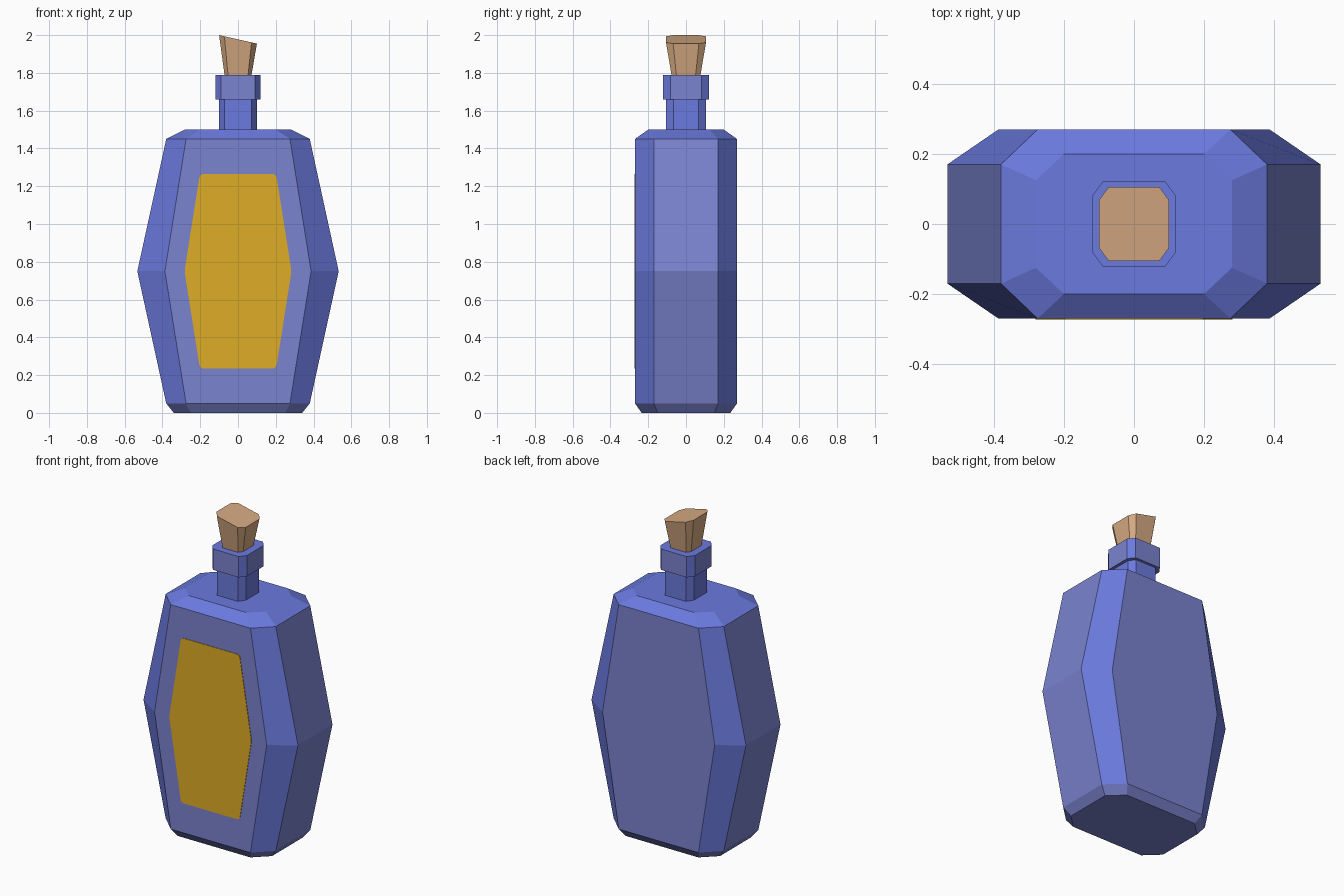
import bpy, bmesh

if "Cube" in bpy.data.objects:
    bpy.data.objects.remove(bpy.data.objects["Cube"])


def material(name, rgb):
    m = bpy.data.materials.new(name)
    lin = [((c / 255 + 0.055) / 1.055) ** 2.4 for c in rgb]
    m.diffuse_color = (*lin, 1)
    m.use_nodes = True
    m.node_tree.nodes["Principled BSDF"].inputs["Base Color"].default_value = m.diffuse_color
    return m


BLUE = material("blue glass", (107, 122, 222))
PALE = material("greyish blue glass", (122, 131, 207))
GOLD = material("gold label", (222, 172, 38))
CORK = material("cork tan", (214, 171, 131))


def finish(name, bm, mats, rule=None):
    bmesh.ops.recalc_face_normals(bm, faces=bm.faces)
    if rule:
        for f in bm.faces:
            f.material_index = 1 if rule(f) else 0
    me = bpy.data.meshes.new(name)
    bm.to_mesh(me)
    bm.free()
    for m in mats:
        me.materials.append(m)
    ob = bpy.data.objects.new(name, me)
    bpy.context.collection.objects.link(ob)
    return ob


def octagon_loft(name, rings, mats, rule=None, slope=0):
    """Rings are (z, half x, front edge x, half y, side edge y)."""
    bm = bmesh.new()
    loops = []
    for i, (z, x, xf, y, ys) in enumerate(rings):
        s = slope if i == len(rings) - 1 else 0
        pts = [(x, -ys), (x, ys), (xf, y), (-xf, y),
               (-x, ys), (-x, -ys), (-xf, -y), (xf, -y)]
        loops.append([bm.verts.new((px, py, z + s * px)) for px, py in pts])
    for a, b in zip(loops, loops[1:]):
        for i in range(8):
            j = (i + 1) % 8
            bm.faces.new((a[i], a[j], b[j], b[i]))
    bm.faces.new(loops[0][::-1])
    bm.faces.new(loops[-1])
    return finish(name, bm, mats, rule)


def flat_panel(f):
    # broad panels and the base are paler than the cut corners and top
    n = f.normal
    return n.z < -0.3 or (n.z < 0.3 and max(abs(n.x), abs(n.y)) > 0.95)


# Faceted bottle body
octagon_loft("bottle_body", [
    (0.00, 0.34, 0.25, 0.235, 0.15),
    (0.05, 0.38, 0.275, 0.27, 0.17),
    (0.75, 0.533, 0.387, 0.27, 0.17),
    (1.45, 0.38, 0.275, 0.27, 0.17),
    (1.50, 0.28, 0.20, 0.20, 0.125)], [BLUE, PALE], flat_panel)

# Neck and collar
octagon_loft("neck", [(1.49, 0.10, 0.072, 0.105, 0.065),
                      (1.67, 0.10, 0.072, 0.105, 0.065)], [BLUE])
octagon_loft("collar", [(1.66, 0.119, 0.089, 0.121, 0.081),
                        (1.79, 0.119, 0.089, 0.121, 0.081)],
             [BLUE, PALE], flat_panel)

# Tapered cork with a slanted top
octagon_loft("cork", [(1.78, 0.07, 0.052, 0.075, 0.05),
                      (1.9775, 0.10, 0.072, 0.106, 0.068)], [CORK], slope=-0.225)

# Thin label plate on the front
half = [(0.185, 1.265), (0.197, 1.26), (0.205, 1.245), (0.281, 0.765),
        (0.281, 0.735), (0.205, 0.255), (0.197, 0.24), (0.185, 0.235)]
outline = half + [(-x, z) for x, z in reversed(half)]
bm = bmesh.new()
face = bm.faces.new([bm.verts.new((x, -0.269, z)) for x, z in outline])
ext = bmesh.ops.extrude_face_region(bm, geom=[face])
bmesh.ops.translate(bm, vec=(0, -0.004, 0),
                    verts=[v for v in ext["geom"] if isinstance(v, bmesh.types.BMVert)])
finish("label", bm, [GOLD])
